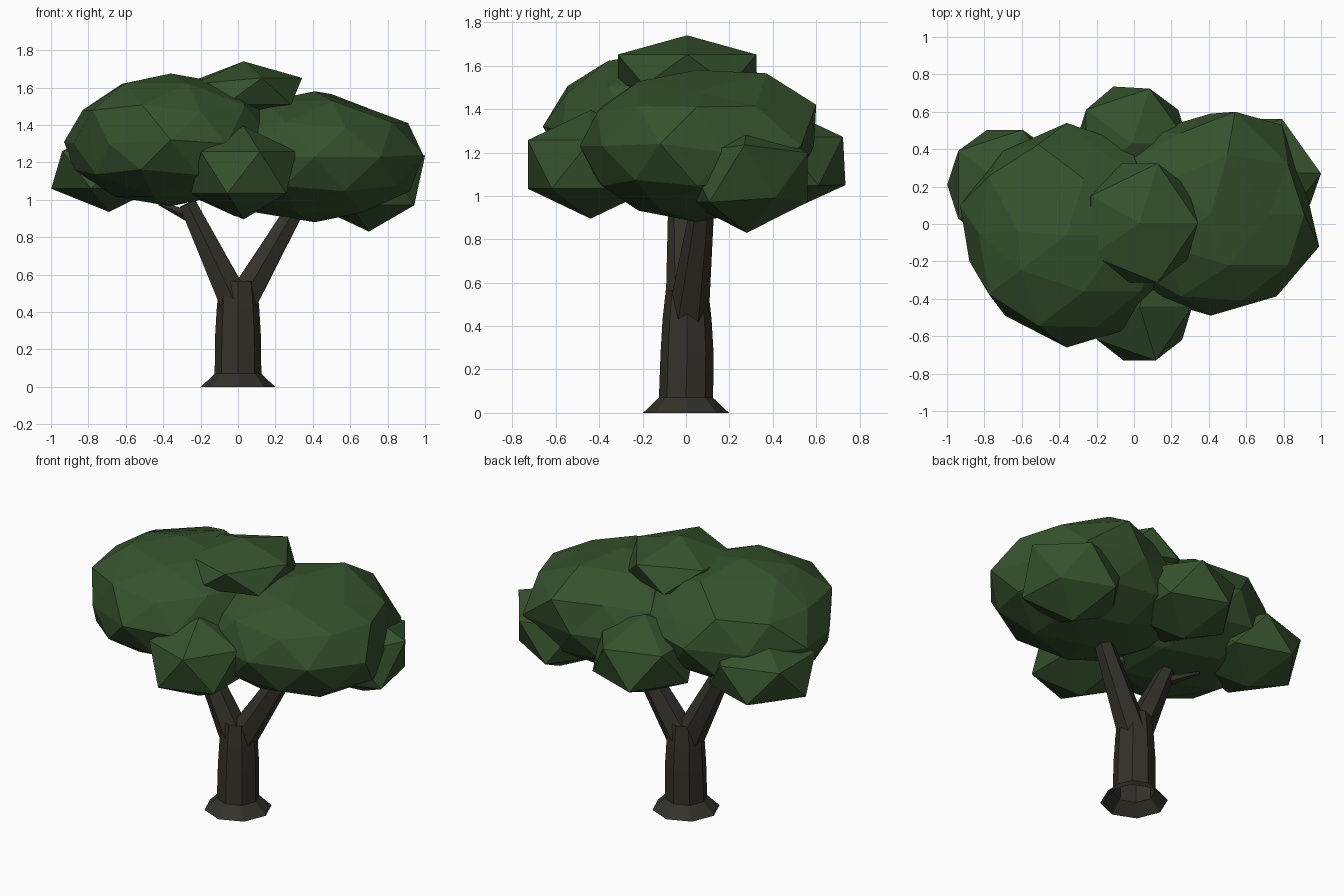
import bpy, bmesh
from mathutils import Vector

if "Cube" in bpy.data.objects:
    bpy.data.objects.remove(bpy.data.objects["Cube"])


def material(name, rgb):
    m = bpy.data.materials.new(name)
    m.diffuse_color = (*rgb, 1)
    m.use_nodes = True
    m.node_tree.nodes["Principled BSDF"].inputs["Base Color"].default_value = m.diffuse_color
    return m


LEAF = material("leaf green", (0.036, 0.085, 0.026))
BARK = material("dark bark", (0.034, 0.031, 0.023))


def finish(name, bm, mat):
    mesh = bpy.data.meshes.new(name)
    bm.to_mesh(mesh)
    bm.free()
    mesh.materials.append(mat)
    obj = bpy.data.objects.new(name, mesh)
    bpy.context.collection.objects.link(obj)


def blob(name, centre, radii, detail=1, pulls=()):
    """Squashed icosphere; each pull point drags the nearest vertex onto it."""
    bm = bmesh.new()
    bmesh.ops.create_icosphere(bm, subdivisions=detail, radius=1)
    for v in bm.verts:
        v.co = Vector(c + r * k for c, r, k in zip(centre, radii, v.co))
    for p in map(Vector, pulls):
        min(bm.verts, key=lambda v: (v.co - p).length).co = p
    finish(name, bm, LEAF)


def limb(name, stations, sides=8):
    """Open tapered tube through (x, y, z, radius) stations."""
    bm = bmesh.new()
    axis = Vector(stations[-1][:3]) - Vector(stations[0][:3])
    turn = Vector((0, 0, 1)).rotation_difference(axis)
    rings = []
    for x, y, z, r in stations:
        ring = bmesh.ops.create_circle(bm, segments=sides, radius=r)["verts"]
        for v in ring:
            v.co = turn @ v.co + Vector((x, y, z))
        rings.append(ring)
    for a, b in zip(rings, rings[1:]):
        for i in range(sides):
            j = (i + 1) % sides
            bm.faces.new((a[i], b[i], b[j], a[j]))
    bmesh.ops.recalc_face_normals(bm, faces=bm.faces)
    # Tubes are open, so make sure they face outwards
    f = bm.faces[:][0]
    mid = sum((v.co for v in rings[0] + rings[1]), Vector()) / (2 * sides)
    if f.normal.dot(f.calc_center_median() - mid) < 0:
        bmesh.ops.reverse_faces(bm, faces=bm.faces)
    finish(name, bm, BARK)


# Trunk with an open flared foot
limb("root_flare", [(0, 0, 0, 0.198), (0, 0, 0.07, 0.125)])
limb("trunk", [(0, 0, 0.065, 0.125), (0, 0.005, 0.28, 0.122),
               (0, 0.005, 0.43, 0.113), (0, 0.005, 0.565, 0.098)])

# Forked branches and a short twig
limb("left_branch", [(-0.01, 0, 0.44, 0.095), (-0.27, -0.03, 0.98, 0.052)], 6)
limb("right_branch", [(0.01, 0.01, 0.44, 0.095), (0.33, 0.08, 0.99, 0.052)], 6)
limb("twig", [(-0.25, -0.03, 0.91, 0.035), (-0.42, 0.09, 0.98, 0.01)], 5)

# Two large crowns
blob("left_crown", (-0.36, -0.06, 1.32), (0.575, 0.6, 0.355), 2,
     [(-0.83, -0.05, 1.48), (-0.62, -0.04, 1.62), (-0.69, -0.49, 1.30),
      (-0.88, -0.20, 1.30), (-0.93, 0.10, 1.31), (-0.70, 0.39, 1.31),
      (-0.06, -0.57, 1.30), (-0.20, 0.41, 1.43), (-0.20, -0.55, 1.47)])
blob("right_crown", (0.41, 0.05, 1.23), (0.60, 0.54, 0.35), 2,
     [(0.54, 0.60, 1.42), (0.79, 0.53, 1.23), (0.99, -0.12, 1.24),
      (0.91, 0.05, 1.41), (0.92, 0.18, 1.20), (0.50, 0.37, 1.565),
      (0.72, 0.05, 1.48)])

# Small leaf clumps around the crowns
blob("front_clump", (0.03, -0.44, 1.145), (0.315, 0.34, 0.25))
blob("back_clump", (-0.01, 0.43, 1.16), (0.34, 0.345, 0.25), 1, [(-0.11, 0.735, 1.05)])
blob("right_clump", (0.70, 0.28, 1.085), (0.335, 0.33, 0.255), 1,
     [(0.90, 0.41, 0.99), (1.0, 0.27, 1.235)])
blob("left_clump", (-0.69, 0.21, 1.16), (0.345, 0.345, 0.225))
blob("top_clump", (0.03, 0.005, 1.58), (0.35, 0.375, 0.16), 1, [(-0.23, -0.17, 1.62), (-0.23, 0.15, 1.64)])
